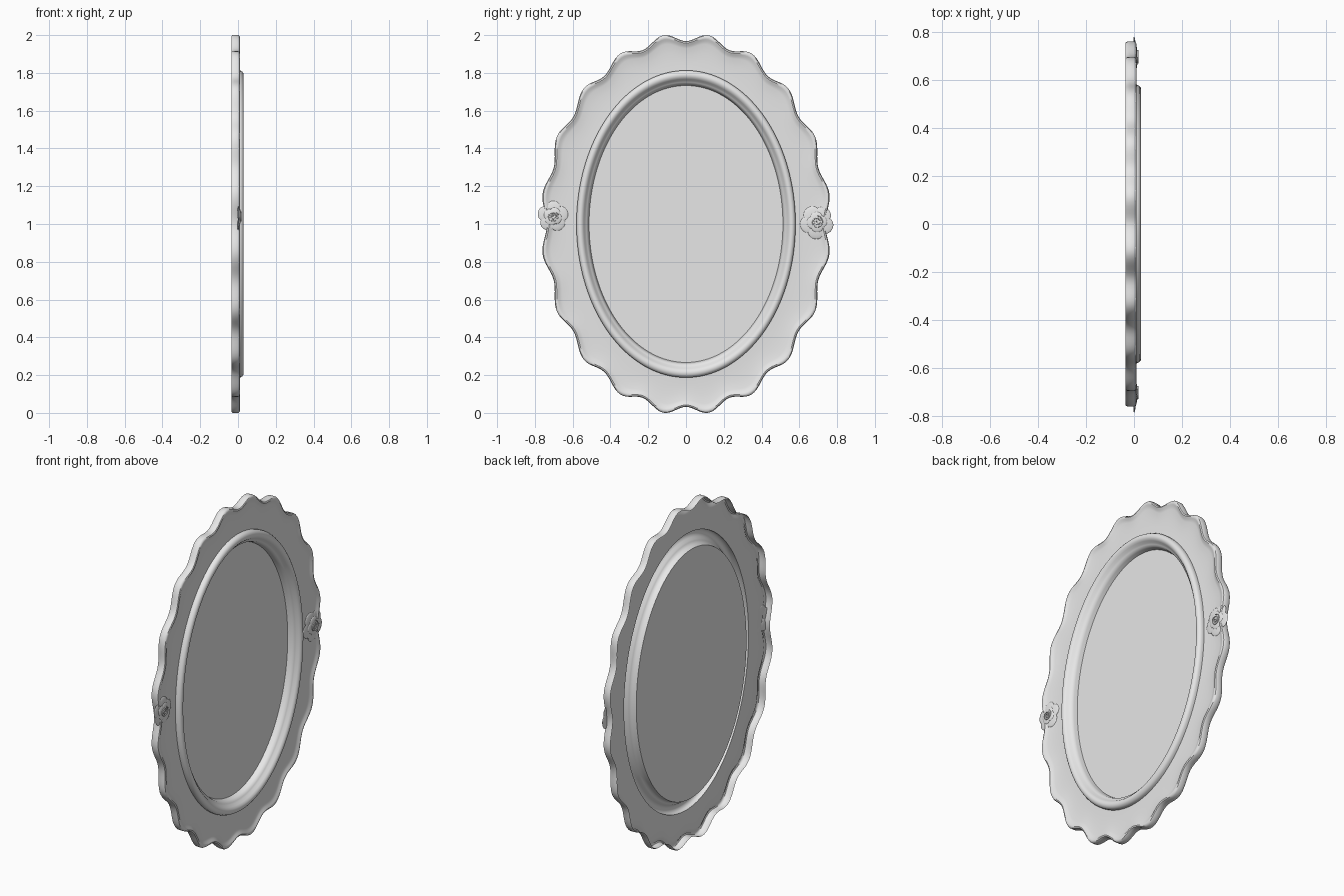
import bpy, bmesh, math
from mathutils import Matrix, Vector

if "Cube" in bpy.data.objects:
    bpy.data.objects.remove(bpy.data.objects["Cube"])

SEG = 320
grey = bpy.data.materials.new("plain_grey")
grey.diffuse_color = (0.8, 0.8, 0.8, 1)
grey.use_nodes = True
grey.node_tree.nodes["Principled BSDF"].inputs["Base Color"].default_value = grey.diffuse_color


def finish(bm, name, angle=40):
    me = bpy.data.meshes.new(name)
    bm.to_mesh(me)
    bm.free()
    me.materials.append(grey)
    ob = bpy.data.objects.new(name, me)
    bpy.context.collection.objects.link(ob)
    bpy.ops.object.select_all(action='DESELECT')
    ob.select_set(True)
    bpy.context.view_layer.objects.active = ob
    bpy.ops.object.shade_smooth_by_angle(angle=math.radians(angle))
    return ob


def ellipse(a, b):
    return lambda t: Vector((a * math.sin(t), b * math.cos(t)))


def scallop(t):
    # twenty soft lobes around the oval, with a valley at the very top
    f = 0.99 + 0.0215 * math.cos(20 * (t - math.radians(9)))
    return Vector((0.76 * f * math.sin(t), f * math.cos(t)))


def loft(name, outer, inner, profile):
    # sweep a (blend, depth) profile between two closed outlines
    bm = bmesh.new()
    rows = []
    for u, x in profile:
        row = []
        for k in range(SEG):
            t = 2 * math.pi * k / SEG
            p = outer(t).lerp(inner(t), u)
            row.append(bm.verts.new((x, p.x, 1 + p.y)))
        rows.append(row)
    for r0, r1 in zip(rows, rows[1:]):
        for k in range(SEG):
            n = (k + 1) % SEG
            bm.faces.new((r0[k], r1[k], r1[n], r0[n]))
    return finish(bm, name)


ring_out = ellipse(0.58, 0.813)
ring_in = ellipse(0.513, 0.733)

# scalloped border, hollow at the back
loft("scalloped_border", scallop, ring_out,
     [(0.03, -0.035), (0.005, -0.029), (0, -0.018), (0, 0.0), (0.025, 0.008),
      (0.07, 0.011), (0.12, 0.008), (0.17, 0.003), (0.25, 0.0),
      (0.5, -0.003), (0.75, -0.004), (1, -0.002)])

# raised oval moulding stepping down to the glass
loft("oval_moulding", ring_out, ring_in,
     [(0, -0.002), (0, 0.012), (0.07, 0.022), (0.18, 0.028), (0.32, 0.030),
      (0.46, 0.027), (0.58, 0.019), (0.68, 0.008), (0.78, 0.002),
      (0.88, -0.003), (0.94, -0.015), (1, -0.035)])

# flat mirror glass
bm = bmesh.new()
bm.faces.new([bm.verts.new((-0.035, ring_in(t).x, 1 + ring_in(t).y))
              for t in (-2 * math.pi * k / SEG for k in range(SEG))])
finish(bm, "mirror_glass")


# rose ornaments: two rings of overlapping petals and a curled heart
def rose(name, y, z, r, spin):
    bm = bmesh.new()
    layers = [(5, 0.58, 0.42, 0.003, 0.0), (4, 0.30, 0.30, 0.009, 0.5)]
    for count, dist, size, x, shift in layers:
        for k in range(count):
            a = spin + 2 * math.pi * (k + shift) / count
            m = (Matrix.Translation((x, y, z)) @ Matrix.Rotation(a, 4, 'X')
                 @ Matrix.Translation((0, dist * r, 0))
                 @ Matrix.Rotation(math.radians(4), 4, 'X')
                 @ Matrix.Rotation(math.radians(5), 4, 'Z')
                 @ Matrix.Diagonal((0.005, size * r, size * r * 1.15, 1)))
            bmesh.ops.create_uvsphere(bm, u_segments=20, v_segments=12,
                                      radius=1, matrix=m)
    # spiral ridge
    steps, prev = 48, None
    for k in range(steps + 1):
        a = spin + 4.2 * math.pi * k / steps
        d = r * (0.06 + 0.30 * k / steps)
        c, s = math.cos(a), math.sin(a)
        w = 0.004
        cur = [bm.verts.new((h, y + (d + o) * c, z + (d + o) * s))
               for h, o in ((0.008, -w), (0.018, -w * 0.4),
                            (0.018, w * 0.4), (0.008, w))]
        if prev:
            for i in range(3):
                bm.faces.new((prev[i], prev[i + 1], cur[i + 1], cur[i]))
        prev = cur
    finish(bm, name)


rose("left_rose", -0.705, 1.04, 0.082, 0.3)
rose("right_rose", 0.693, 1.01, 0.09, 0.9)
